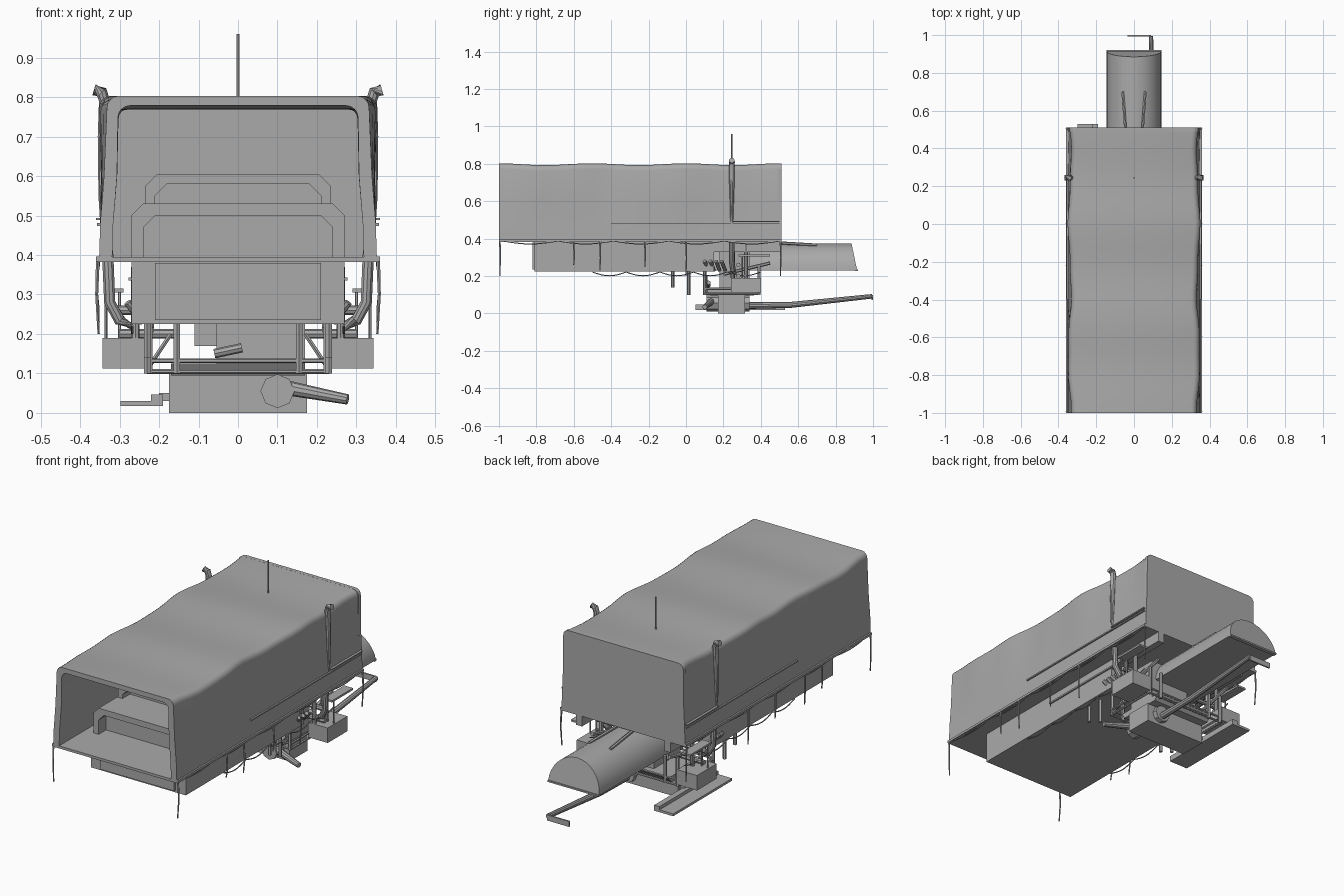
import bpy, bmesh, math
from mathutils import Vector

cube = bpy.data.objects.get("Cube")
if cube:
    bpy.data.objects.remove(cube, do_unlink=True)

grey = bpy.data.materials.new("plain grey")
grey.use_nodes = True
grey.diffuse_color = (0.4, 0.4, 0.4, 1)
grey.node_tree.nodes["Principled BSDF"].inputs["Base Color"].default_value = (0.4, 0.4, 0.4, 1)


def add(name, bm, smooth=False):
    bmesh.ops.recalc_face_normals(bm, faces=bm.faces[:])
    me = bpy.data.meshes.new(name)
    bm.to_mesh(me)
    bm.free()
    me.materials.append(grey)
    ob = bpy.data.objects.new(name, me)
    bpy.context.collection.objects.link(ob)
    if smooth:
        bpy.ops.object.select_all(action='DESELECT')
        ob.select_set(True)
        bpy.context.view_layer.objects.active = ob
        bpy.ops.object.shade_smooth_by_angle(angle=0.6)
    return ob


def loft(name, rings, closed=True, caps=True, smooth=False):
    """Skin a list of matching rings of points."""
    bm = bmesh.new()
    rows = [[bm.verts.new(p) for p in ring] for ring in rings]
    n = len(rows[0])
    for a, b in zip(rows, rows[1:]):
        for i in range(n if closed else n - 1):
            j = (i + 1) % n
            bm.faces.new((a[i], a[j], b[j], b[i]))
    if caps:
        bm.faces.new(rows[0])
        bm.faces.new(rows[-1])
    return add(name, bm, smooth)


def box(name, x, y, z):
    ring = lambda h: [(x[0], y[0], h), (x[1], y[0], h), (x[1], y[1], h), (x[0], y[1], h)]
    return loft(name, [ring(z[0]), ring(z[1])])


def pair(name, x, y, z):
    box("left_" + name, x, y, z)
    box("right_" + name, (-x[1], -x[0]), y, z)


def tube(name, pts, r, sides=8):
    """Sweep a round section along a path; r may be a list of radii."""
    pts = [Vector(p) for p in pts]
    radii = r if isinstance(r, list) else [r] * len(pts)
    rings = []
    for i, p in enumerate(pts):
        d = (pts[min(i + 1, len(pts) - 1)] - pts[max(i - 1, 0)]).normalized()
        ref = Vector((1, 0, 0)) if abs(d.x) < 0.7 else Vector((0, 1, 0))
        u = d.cross(ref).normalized()
        v = d.cross(u)
        rings.append([p + radii[i] * (math.cos(k * math.tau / sides) * u + math.sin(k * math.tau / sides) * v)
                      for k in range(sides)])
    return loft(name, rings, smooth=sides > 5)


def tubes(name, pts, r, sides=8):
    for side, s in (("left_", 1), ("right_", -1)):
        tube(side + name, [(s * x, y, z) for x, y, z in pts], r, sides)


# Long canopy: a rounded arch with rippled roof and sides
BACK = 0.51


def section(y, inset=0.0):
    ripple = 0.008 * math.cos(y * 9) + 0.003 * math.cos(y * 23)
    top = 0.798 + 0.005 * math.cos(y * 12.5) - inset * 0.75
    half = [(0.352 - inset, 0.385), (0.349 - inset, 0.48), (0.343 - inset + ripple * 0.4, 0.6)]
    for k in range(5):
        a = k * math.pi / 8
        half.append((0.311 - inset * 0.85 + ripple + 0.03 * math.cos(a), top - 0.03 + 0.03 * math.sin(a)))
    return [(x, y, z) for x, z in half] + [(-x, y, z) for x, z in reversed(half)]


ys = [-1 + i * (BACK + 1) / 24 for i in range(25)]
outer = [section(y) for y in ys]
inner = [section(y, 0.033) for y in ys]
loft("canopy_outside", outer, closed=False, caps=False, smooth=True)
loft("canopy_lining", inner, closed=False, caps=False, smooth=True)
loft("canopy_front_rim", [outer[0], inner[0]], closed=False, caps=False)
loft("canopy_back_wall", [outer[-1], [(x, y - 0.02, z) for x, y, z in outer[-1]]])
box("canopy_floor", (-0.352, 0.352), (-1, BACK), (0.382, 0.395))
pair("floor_lip", (0.345, 0.36), (-1, BACK), (0.384, 0.396))

# Hull below the floor
box("hull", (-0.27, 0.27), (-0.81, 0.15), (0.225, 0.385))
box("hull_front_panel", (-0.21, 0.21), (-0.82, -0.81), (0.235, 0.38))
pair("hull_side_rail", (0.27, 0.278), (-0.32, 0.3), (0.335, 0.343))
pair("hull_rear_side", (0.235, 0.27), (0.15, BACK), (0.33, 0.385))


# Stepped frames standing inside the mouth
def arch(name, w, top, y0, y1, bar):
    def outline(i, y):
        x, z, c = w - i, top - i, 0.03
        return [(-x, y, 0.39), (-x, y, z - c), (-x + c, y, z), (x - c, y, z), (x, y, z - c), (x, y, 0.39)]
    loft(name + "_shell", [outline(0, y0), outline(0, y1)], closed=False, caps=False)
    loft(name + "_rim", [outline(bar, y0), outline(0, y0)], closed=False, caps=False)
    loft(name + "_lining", [outline(bar, y0), outline(bar, y0 + 0.06)], closed=False, caps=False)
    box(name + "_panel", (-w + bar, w - bar), (y0 + 0.06, y0 + 0.07), (0.39, top - bar))
    box(name + "_end", (-w + 0.03, w - 0.03), (y1 - 0.01, y1), (0.39, top))


arch("lower_step", 0.27, 0.53, -0.79, -0.1, 0.03)
arch("upper_step", 0.235, 0.605, -0.64, -0.1, 0.025)

# Rounded tail cover with sloped end
rings = []
for y, lean in ((0.15, 0), (0.52, 0), (0.915, 0.03)):
    rings.append([(0.145 * math.cos(a), y - lean * math.sin(a), 0.23 + 0.145 * math.sin(a))
                  for a in [k * math.pi / 16 for k in range(17)]])
loft("tail_cover", rings, smooth=True)
tubes("tail_cover_rod", [(0.045, 0.5, 0.378), (0.06, 0.7, 0.366)], 0.008, 6)
box("tail_cover_lip", (-0.146, 0.146), (0.9, 0.92), (0.226, 0.234))

# Engine bay under the tail
box("engine_core", (-0.055, 0.17), (0.18, 0.34), (0.095, 0.33))
box("gearbox", (-0.11, -0.05), (0.2, 0.3), (0.17, 0.24))
tube("crank_lever", [(-0.06, 0.12, 0.15), (0.01, 0.12, 0.165)], 0.012)
loft("lower_cradle", [[(sx * w, y, z) for sx, y in ((-1, y0), (1, y0), (1, y1), (-1, y1))]
                      for w, y0, y1, z in ((0.17, 0.13, 0.36, 0.095), (0.17, 0.11, 0.39, 0.125))])
for z in (0.105, 0.132):
    for y in (0.1, 0.39):
        tube("cross_bar", [(-0.23, y, z), (0.23, y, z)], 0.006, 6)
    tubes("cradle_side_bar", [(0.23, 0.1, z), (0.23, 0.39, z)], 0.006, 6)
for y in (0.1, 0.39):
    tubes("cradle_post", [(0.225, y, 0.1), (0.225, y, 0.25)], 0.009, 6)
    tubes("inner_post", [(0.155, y, 0.1), (0.155, y, 0.24)], 0.009, 6)
tubes("diagonal_brace", [(0.17, 0.11, 0.2), (0.23, 0.11, 0.11)], 0.006, 6)
for i in range(4):
    y = 0.1 + i * 0.03
    tubes("engine_stub", [(0.24, y + 0.02, 0.23), (0.28, y, 0.28)], 0.01)
for y in (0.25, 0.32):
    tubes("suspension_post", [(0.26, y, 0.19), (0.26, y, 0.37)], 0.011)
tubes("axle_upper", [(0.15, 0.28, 0.26), (0.31, 0.28, 0.26)], 0.012)
tubes("axle_lower", [(0.15, 0.28, 0.2), (0.3, 0.28, 0.2)], 0.012)
tubes("linkage", [(0.22, 0.2, 0.21), (0.22, 0.45, 0.27)], 0.009, 6)
pair("side_pod", (0.23, 0.343), (0.24, 0.4), (0.113, 0.19))
for x in (0.3, 0.335):
    tubes("pod_hanger", [(x, 0.3, 0.18), (x, 0.3, 0.31)], 0.004, 5)
pair("pod_top_bracket", (0.29, 0.34), (0.28, 0.45), (0.305, 0.315))

# Bottom tank with octagonal ports, crank pipe and tail pipe
box("bottom_tank", (-0.175, 0.175), (0.17, 0.315), (0, 0.098))
tube("front_port", [(0.1, 0.11, 0.055), (0.1, 0.17, 0.055)], 0.043)
tube("back_port", [(0.1, 0.315, 0.055), (0.1, 0.34, 0.055)], 0.043)
tube("crank_pipe", [(0.1, 0.14, 0.068), (0.278, 0.1, 0.034)], [0.02, 0.013], 10)
tube("tail_pipe", [(0.1, 0.32, 0.042), (0.098, 0.56, 0.046), (0.09, 0.995, 0.092)], [0.018, 0.016, 0.012], 10)
box("tail_paddle", (-0.035, 0.09), (0.992, 1.0), (0.072, 0.1))

# Foot board
box("foot_board", (-0.298, -0.19), (0.05, 0.53), (0.018, 0.03))
box("foot_board_ridge", (-0.22, -0.19), (0.05, 0.53), (0.03, 0.047))
box("foot_board_arm", (-0.2, -0.17), (0.2, 0.3), (0.03, 0.05))

# Exhaust stacks with outward elbows, and roof antenna
tubes("exhaust_stack", [(0.26, 0.26, 0.215), (0.3, 0.25, 0.235), (0.325, 0.245, 0.28), (0.33, 0.245, 0.4),
                        (0.345, 0.245, 0.55), (0.342, 0.245, 0.7), (0.338, 0.245, 0.79),
                        (0.345, 0.245, 0.812), (0.365, 0.245, 0.818)],
      [0.012, 0.015, 0.015, 0.015, 0.009, 0.014, 0.015, 0.016, 0.015], 10)
tube("antenna", [(0, 0.245, 0.79), (0, 0.245, 0.96)], 0.004, 6)

# Side trim strips
pair("trim_strip", (0.345, 0.357), (-0.4, 0.5), (0.474, 0.481))
pair("trim_step", (0.345, 0.36), (0.25, 0.5), (0.488, 0.494))

# Hanging ropes and sagging cables
for y, low in ((-0.995, 0.2), (-0.6, 0.26), (-0.46, 0.23), (-0.22, 0.25), (0.0, 0.2), (0.505, 0.2)):
    tubes("hanging_rope", [(0.355, y, 0.39), (0.358, y + 0.003, 0.3), (0.353, y, low)], [0.005, 0.004, 0.003], 5)
for y, low in ((-0.07, 0.14), (0.015, 0.1)):
    tubes("drop_rod", [(0.23, y, 0.24), (0.23, y, low)], 0.009, 6)
for name, x, z, sag, y0, y1 in (("floor_edge_cable", 0.352, 0.388, 0.016, -0.98, 0.5),
                                ("hull_edge_cable", 0.268, 0.222, 0.02, -0.5, 0.4)):
    path = [(x, y0 + (y1 - y0) * i / 40, z - sag * abs(math.sin(i * math.pi / 8))) for i in range(41)]
    tubes(name, path, 0.003, 5)
